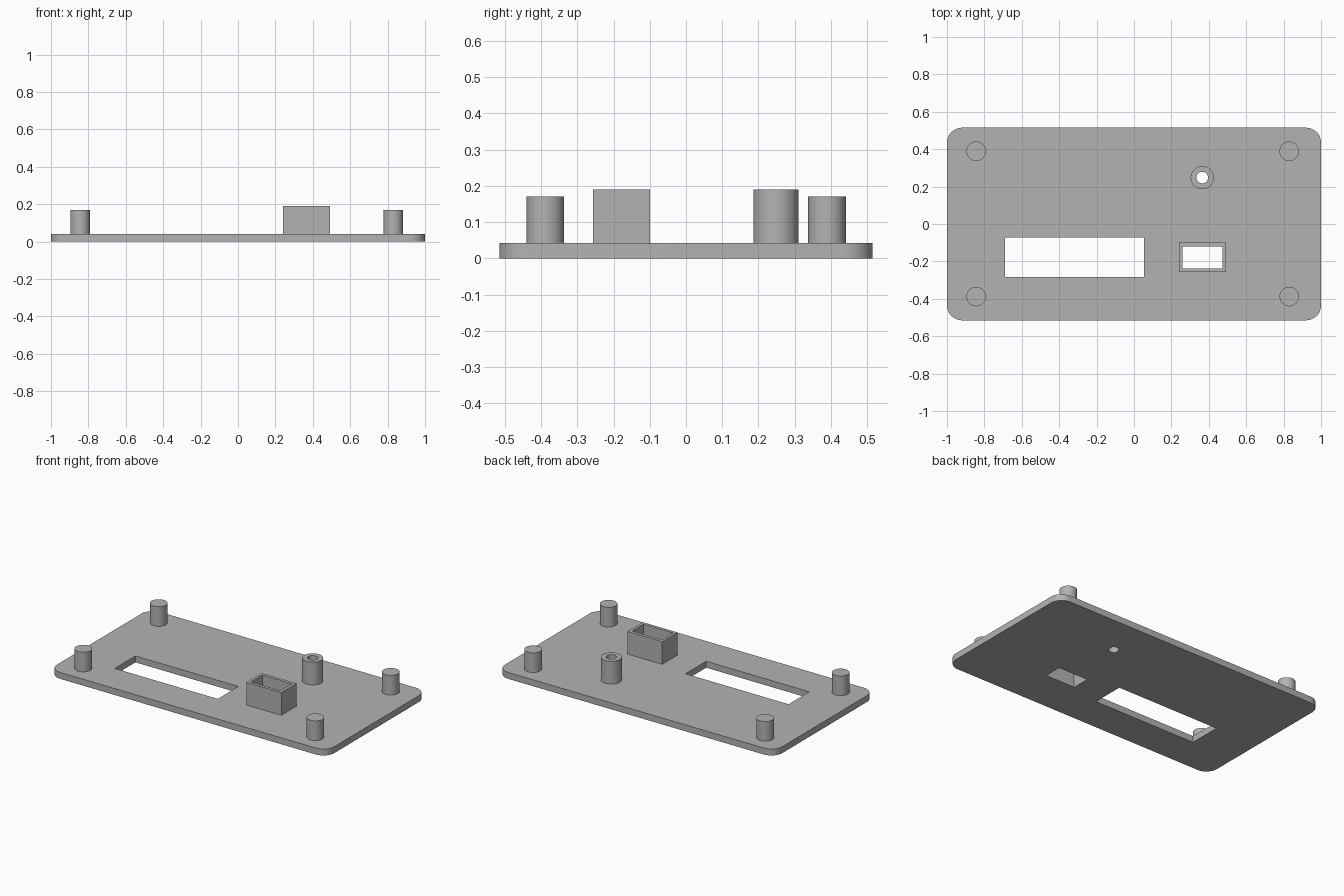
import bpy, bmesh
from math import sin, cos, pi, radians

cube = bpy.data.objects.get("Cube")
if cube:
    bpy.data.objects.remove(cube, do_unlink=True)

GREY = (0.45, 0.45, 0.45, 1)
grey = bpy.data.materials.new("plain grey")
grey.use_nodes = True
grey.diffuse_color = GREY
grey.node_tree.nodes["Principled BSDF"].inputs["Base Color"].default_value = GREY

PLATE_TOP = 0.042
POST_TOP = 0.17
BOSS_TOP = 0.19


def circle(x, y, r, n=48):
    return [(x + r * cos(2 * pi * i / n), y + r * sin(2 * pi * i / n)) for i in range(n)]


def rect(x0, x1, y0, y1):
    return [(x0, y0), (x1, y0), (x1, y1), (x0, y1)]


def rounded_rect(hx, hy, r, steps=12):
    pts = []
    for k, (sx, sy) in enumerate([(1, 1), (-1, 1), (-1, -1), (1, -1)]):
        for i in range(steps + 1):
            a = (k + i / steps) * pi / 2
            pts.append((sx * (hx - r) + r * cos(a), sy * (hy - r) + r * sin(a)))
    return pts


def extrude(name, z0, z1, *loops):
    """Solid from an outer outline, with any further outlines as holes."""
    curve = bpy.data.curves.new(name, "CURVE")
    curve.dimensions = "2D"
    curve.fill_mode = "BOTH"
    curve.extrude = (z1 - z0) / 2
    for loop in loops:
        spline = curve.splines.new("POLY")
        spline.points.add(len(loop) - 1)
        for point, (x, y) in zip(spline.points, loop):
            point.co = (x, y, 0, 1)
        spline.use_cyclic_u = True
    obj = bpy.data.objects.new(name, curve)
    bpy.context.collection.objects.link(obj)
    bpy.ops.object.select_all(action="DESELECT")
    obj.select_set(True)
    bpy.context.view_layer.objects.active = obj
    bpy.ops.object.convert(target="MESH")
    obj = bpy.context.view_layer.objects.active
    obj.name = name

    # Weld caps to walls and move the solid to its height
    bm = bmesh.new()
    bm.from_mesh(obj.data)
    bmesh.ops.remove_doubles(bm, verts=bm.verts, dist=1e-5)
    bmesh.ops.translate(bm, verts=bm.verts, vec=(0, 0, (z0 + z1) / 2))
    bmesh.ops.recalc_face_normals(bm, faces=bm.faces)
    bm.to_mesh(obj.data)
    bm.free()
    obj.data.materials.clear()
    obj.data.materials.append(grey)
    bpy.ops.object.shade_smooth_by_angle(angle=radians(30))
    return obj


# Openings that pass through the plate
display_window = rect(-0.69, 0.053, -0.284, -0.071)
switch_hole = rect(0.259, 0.473, -0.237, -0.12)
boss_hole = circle(0.365, 0.248, 0.031)

# Base plate
extrude("base_plate", 0, PLATE_TOP, rounded_rect(1, 0.515, 0.08),
        display_window, switch_hole, boss_hole)

# Box collar and hollow boss around their openings
extrude("switch_collar", PLATE_TOP, BOSS_TOP, rect(0.241, 0.492, -0.257, -0.099), switch_hole)
extrude("hollow_boss", PLATE_TOP, BOSS_TOP, circle(0.365, 0.248, 0.062), boss_hole)

# Corner posts
for side, x in (("right", -0.844), ("left", 0.83)):
    for end, y in (("front", -0.388), ("back", 0.389)):
        extrude(f"{end}_{side}_post", PLATE_TOP, POST_TOP, circle(x, y, 0.052))
